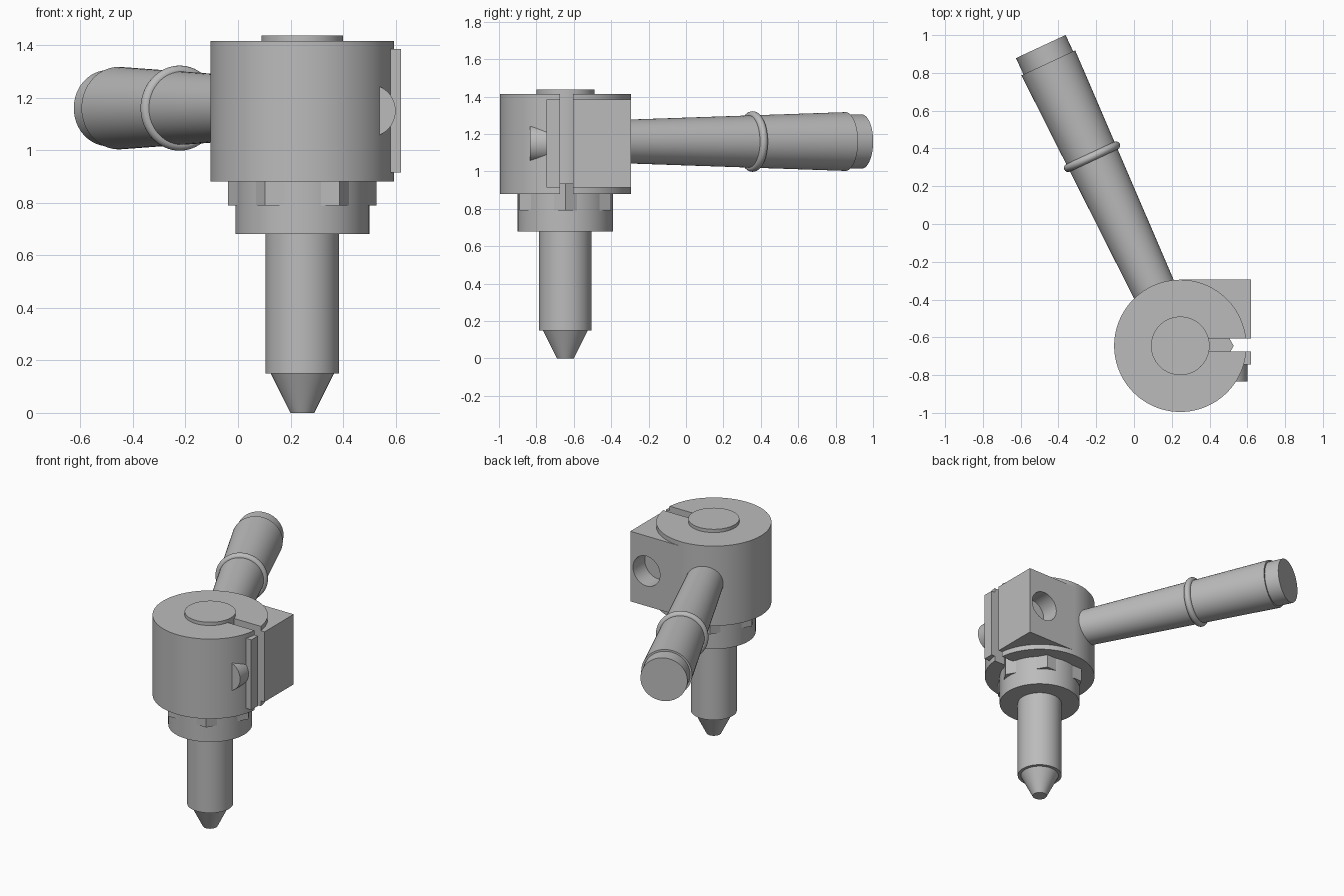
import bpy
import math
from mathutils import Vector, Matrix

cube = bpy.data.objects.get("Cube")
if cube:
    bpy.data.objects.remove(cube, do_unlink=True)

# One plain grey for everything
grey = bpy.data.materials.new("plain grey")
grey.use_nodes = True
color = (0.5, 0.5, 0.5, 1)
grey.diffuse_color = color
grey.node_tree.nodes["Principled BSDF"].inputs["Base Color"].default_value = color

AXIS = Vector((0.245, -0.645, 0))       # vertical axis of clamp and spindle
SCREW = Vector((0.50, 0, 1.15))         # clamp screw axis, running along y
HANDLE_Z = 1.16


def finish(obj, name):
    obj.name = name
    obj.data.materials.clear()
    obj.data.materials.append(grey)
    return obj


def smooth(obj):
    bpy.ops.object.select_all(action="DESELECT")
    obj.select_set(True)
    bpy.context.view_layer.objects.active = obj
    bpy.ops.object.shade_smooth_by_angle(angle=math.radians(25))


def cone(name, r1, r2, low, high, sides=96):
    """Upright cone or cylinder on the main axis."""
    bpy.ops.mesh.primitive_cone_add(vertices=sides, radius1=r1, radius2=r2, depth=high - low,
                                    location=AXIS + Vector((0, 0, (low + high) / 2)))
    return finish(bpy.context.object, name)


def box(name, low, high):
    low, high = Vector(low), Vector(high)
    bpy.ops.mesh.primitive_cube_add(size=1, location=(low + high) / 2)
    obj = bpy.context.object
    obj.scale = high - low
    bpy.ops.object.transform_apply(location=False, rotation=False, scale=True)
    return finish(obj, name)


def rod_y(name, radius, y1, y2):
    """Cylinder along y on the screw axis."""
    bpy.ops.mesh.primitive_cylinder_add(vertices=64, radius=radius, depth=y2 - y1,
                                        location=SCREW + Vector((0, (y1 + y2) / 2, 0)),
                                        rotation=(math.pi / 2, 0, 0))
    return finish(bpy.context.object, name)


def combine(target, tool, operation):
    mod = target.modifiers.new(operation.lower(), "BOOLEAN")
    mod.operation = operation
    mod.solver = "EXACT"
    mod.object = tool
    bpy.context.view_layer.objects.active = target
    bpy.ops.object.modifier_apply(modifier=mod.name)
    bpy.data.objects.remove(tool, do_unlink=True)


# Split clamp with its square lug
clamp = cone("clamp_body", 0.35, 0.35, 0.88, 1.415, 128)
combine(clamp, box("lug", (0.25, -0.745, 0.915), (0.62, -0.295, 1.385)), "UNION")
combine(clamp, box("slot_cutter", (0.3, -0.675, 0.8), (0.8, -0.605, 1.5)), "DIFFERENCE")
combine(clamp, rod_y("hole_cutter", 0.1, -0.42, -0.2), "DIFFERENCE")
smooth(clamp)

# Clamp screw head
smooth(rod_y("screw_head", 0.1, -0.835, -0.69))

# Spindle, collar, hexagon and pointed tip
smooth(cone("spindle_top", 0.155, 0.155, 0.85, 1.437))
hexagon = cone("hexagon", 0.283, 0.283, 0.79, 0.935, 6)
hexagon.rotation_euler.z = math.radians(30)
smooth(cone("collar", 0.255, 0.255, 0.68, 0.90))
smooth(cone("spindle", 0.14, 0.14, 0.15, 0.70))
smooth(cone("spindle_tip", 0.045, 0.12, 0, 0.15))

# Handle: a lathed profile of (radius, distance from the main axis)
profile = [(0, 0.3), (0.115, 0.3), (0.157, 1.653), (0.145, 1.653), (0.145, 1.748), (0, 1.748)]
SIDES = 64
verts, faces = [], []
for i in range(SIDES):
    a = 2 * math.pi * i / SIDES
    verts += [(r * math.cos(a), r * math.sin(a), d) for r, d in profile[1:-1]]
rows = len(profile) - 2
for i in range(SIDES):
    j = (i + 1) % SIDES
    faces += [(i * rows + k, j * rows + k, j * rows + k + 1, i * rows + k + 1)
              for k in range(rows - 1)]
faces.append([i * rows for i in reversed(range(SIDES))])
faces.append([i * rows + rows - 1 for i in range(SIDES)])
mesh = bpy.data.meshes.new("handle")
mesh.from_pydata(verts, [], faces)
handle = finish(bpy.data.objects.new("handle", mesh), "handle")
bpy.context.collection.objects.link(handle)

# Rounded ring around the handle
bpy.ops.mesh.primitive_torus_add(major_radius=0.14, minor_radius=0.022,
                                 major_segments=64, minor_segments=16)
ring = finish(bpy.context.object, "handle_ring")
ring.data.transform(Matrix.Translation((0, 0, 1.105)))

for part in (handle, ring):
    part.location = AXIS + Vector((0, 0, HANDLE_Z))
    part.rotation_euler = (-math.pi / 2, 0, math.radians(25))
    smooth(part)

# Set the hexagon corners on the x axis
hexagon.rotation_euler.z = math.radians(30)
